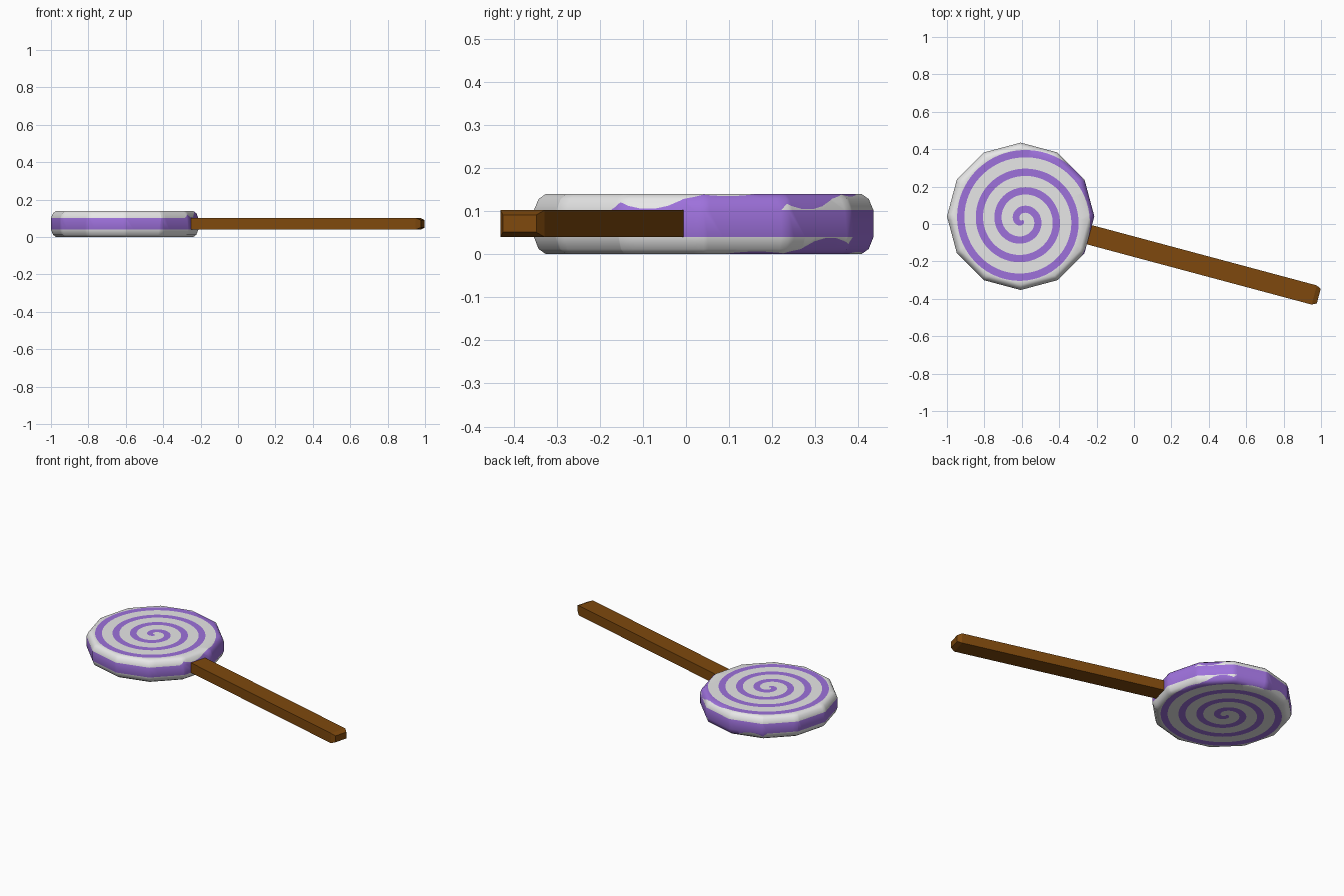
import bpy, bmesh, math
from mathutils import Vector

if "Cube" in bpy.data.objects:
    bpy.data.objects.remove(bpy.data.objects["Cube"])

CENTRE = Vector((-0.606, 0.041, 0.0))
TILT = math.radians(-15)
PITCH, HALF = 0.0997, 0.0195      # spiral spacing and half stripe width
COLS = 72                         # angular steps per spiral turn


def material(name, rgb):
    m = bpy.data.materials.new(name)
    m.diffuse_color = (*rgb, 1)
    m.use_nodes = True
    m.node_tree.nodes["Principled BSDF"].inputs["Base Color"].default_value = m.diffuse_color
    return m


def finish(bm, name, mats):
    me = bpy.data.meshes.new(name)
    bmesh.ops.recalc_face_normals(bm, faces=bm.faces)
    bm.to_mesh(me)
    bm.free()
    ob = bpy.data.objects.new(name, me)
    bpy.context.collection.objects.link(ob)
    for m in mats:
        me.materials.append(m)
    return ob


def loft(bm, rings):
    """Skin a stack of equal-length point rings and cap both ends."""
    rings = [[bm.verts.new(p) for p in r] for r in rings]
    for a, b in zip(rings, rings[1:]):
        for i in range(len(a)):
            j = (i + 1) % len(a)
            bm.faces.new((a[i], a[j], b[j], b[i]))
    bm.faces.new(rings[0])
    bm.faces.new(rings[-1])


white = material("sugar white", (0.80, 0.80, 0.80))
purple = material("candy purple", (0.34, 0.165, 0.71))
brown = material("stick brown", (0.21, 0.066, 0.004))

# Candy disc: twelve-sided with a rounded rim
profile = [(0.366, 0), (0.383, 0.012), (0.394, 0.04),
           (0.394, 0.102), (0.383, 0.128), (0.366, 0.14)]
bm = bmesh.new()
loft(bm, [[(r * math.cos(i * math.pi / 6), r * math.sin(i * math.pi / 6), z)
           for i in range(12)] for r, z in profile])
col = bm.faces.layers.int.new("column")


def spiral_point(r, ang, top):
    x, y = 0.01 + r * math.cos(ang), -0.02 + r * math.sin(ang)
    return Vector((x, y, 0)) if top else Vector((y, x, 0))


def polar(p, top):
    x, y = (p.x, p.y) if top else (p.y, p.x)
    x, y = x - 0.01, y + 0.02
    return math.hypot(x, y), math.atan2(y, x) % math.tau


def stripe_radius(ang):
    return 0.280 - PITCH * ang / math.tau


def cut(faces, p, q):
    """Cut the given faces along the upright plane through p and q."""
    d = q - p
    geom = set(faces)
    for f in faces:
        geom.update(f.edges)
        geom.update(f.verts)
    bmesh.ops.bisect_plane(bm, geom=list(geom), dist=1e-5, plane_co=p,
                           plane_no=Vector((-d.y, d.x, 0)).normalized())


def half_faces(top):
    return [f for f in bm.faces
            if (f.calc_center_median().z > 0.103 if top
                else f.calc_center_median().z < 0.039)]


# Spiral stripes: slice each side into wedges, then cut the stripe edges
step = math.tau / COLS
for top in (True, False):
    for i in range(COLS // 2):
        cut(half_faces(top), spiral_point(0, 0, top),
            spiral_point(1, i * step, top))
    for f in bm.faces:
        f[col] = -1
    for f in half_faces(top):
        f[col] = int(polar(f.calc_center_median(), top)[1] / step)
    for i in range(COLS):
        a, b = i * step, (i + 1) * step
        for k in range(-3, 3):
            for side in (-HALF, HALF):
                ra = stripe_radius(a) + k * PITCH + side
                rb = stripe_radius(b) + k * PITCH + side
                if rb > 0.004 and rb < 0.43:
                    cut([f for f in bm.faces if f[col] == i],
                        spiral_point(ra, a, top), spiral_point(rb, b, top))
    for f in half_faces(top):
        r, ang = polar(f.calc_center_median(), top)
        u = (r - stripe_radius(ang)) / PITCH
        f.material_index = int(abs(u - round(u)) * PITCH < HALF)

# Rim band is purple all round
for f in bm.faces:
    if 0.039 < f.calc_center_median().z < 0.103 and abs(f.normal.z) < 0.5:
        f.material_index = 1
disc = finish(bm, "candy_disc", [white, purple])
disc.location = CENTRE
bpy.context.view_layer.objects.active = disc
disc.select_set(True)
bpy.ops.object.shade_smooth_by_angle(angle=math.radians(45))

# Stick: square bar with a chamfered tip
bm = bmesh.new()
loft(bm, [[(x, sy * w, 0.071 + sz * h)
           for sy, sz in ((-1, -1), (1, -1), (1, 1), (-1, 1))]
          for x, w, h in ((0.30, 0.053, 0.031), (1.625, 0.053, 0.031),
                          (1.650, 0.040, 0.020))])
stick = finish(bm, "stick", [brown])
stick.location = CENTRE
stick.rotation_euler.z = TILT
